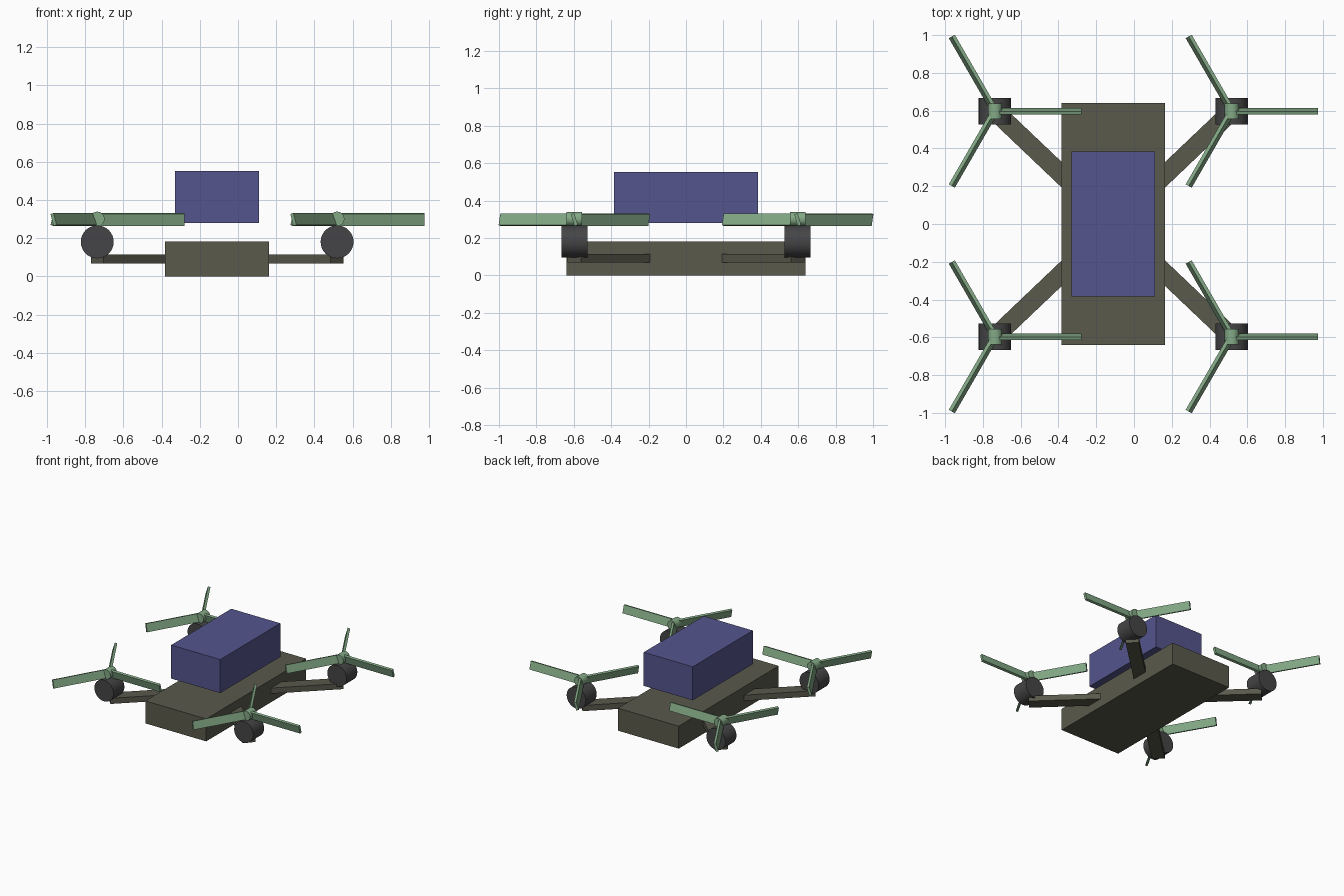
import bpy
from math import pi, atan2, hypot, radians
from mathutils import Matrix, Vector

if "Cube" in bpy.data.objects:
    bpy.data.objects.remove(bpy.data.objects["Cube"])

CX = -0.109            # drone centre line in x
DX, DY = 0.627, 0.597  # rotor offsets from the centre


def material(name, rgb):
    m = bpy.data.materials.new(name)
    m.diffuse_color = (*rgb, 1)
    m.use_nodes = True
    m.node_tree.nodes["Principled BSDF"].inputs["Base Color"].default_value = m.diffuse_color
    return m


OLIVE = material("olive", (0.10, 0.10, 0.072))
DARK = material("dark_grey", (0.06, 0.06, 0.063))
GREEN = material("green", (0.23, 0.40, 0.24))
BLUE = material("blue", (0.09, 0.09, 0.27))


def box(name, size, matrix, mat):
    bpy.ops.mesh.primitive_cube_add(size=1)
    o = bpy.context.object
    o.name = name
    o.data.transform(matrix @ Matrix.Diagonal((*size, 1)))
    o.data.materials.append(mat)
    return o


def cylinder_y(name, radius, length, loc, mat):
    bpy.ops.mesh.primitive_cylinder_add(vertices=32, radius=radius, depth=length,
                                        location=loc, rotation=(pi / 2, 0, 0))
    o = bpy.context.object
    o.name = name
    o.data.materials.append(mat)
    bpy.ops.object.shade_smooth_by_angle(angle=radians(40))


T = Matrix.Translation

# Body slab and floating cargo box
box("body", (0.546, 1.28, 0.182), T((CX - 0.001, 0, 0.091)), OLIVE)
box("cargo_box", (0.44, 0.77, 0.272), T((CX - 0.001, 0, 0.416)), BLUE)

# Four arms with motors and rotors
arm_len = hypot(DX, DY)
for sx, sname in ((-1, "left"), (1, "right")):
    for sy, yname in ((-1, "front"), (1, "back")):
        tag = f"{yname}_{sname}"
        x, y = CX + sx * DX, sy * DY
        # Arm from body centre to motor
        turn = Matrix.Rotation(atan2(sy * DY, sx * DX), 4, 'Z')
        box(f"arm_{tag}", (arm_len, 0.098, 0.046),
            T((CX, 0, 0.092)) @ turn @ T((arm_len / 2, 0, 0)), OLIVE)
        # Motor and hub, both lying along y
        cylinder_y(f"motor_{tag}", 0.086, 0.139, (x, y, 0.181), DARK)
        cylinder_y(f"hub_{tag}", 0.038, 0.083, (x, y, 0.301), GREEN)
        # Three pitched blades
        for i in range(3):
            spin = Matrix.Rotation(i * 2 * pi / 3, 4, 'Z')
            pitch = Matrix.Rotation(radians(16.5), 4, 'X')
            box(f"blade_{tag}_{i + 1}", (0.457, 0.019, 0.065),
                T((x, y, 0.298)) @ spin @ pitch @ T((0.2285, 0, 0)), GREEN)
